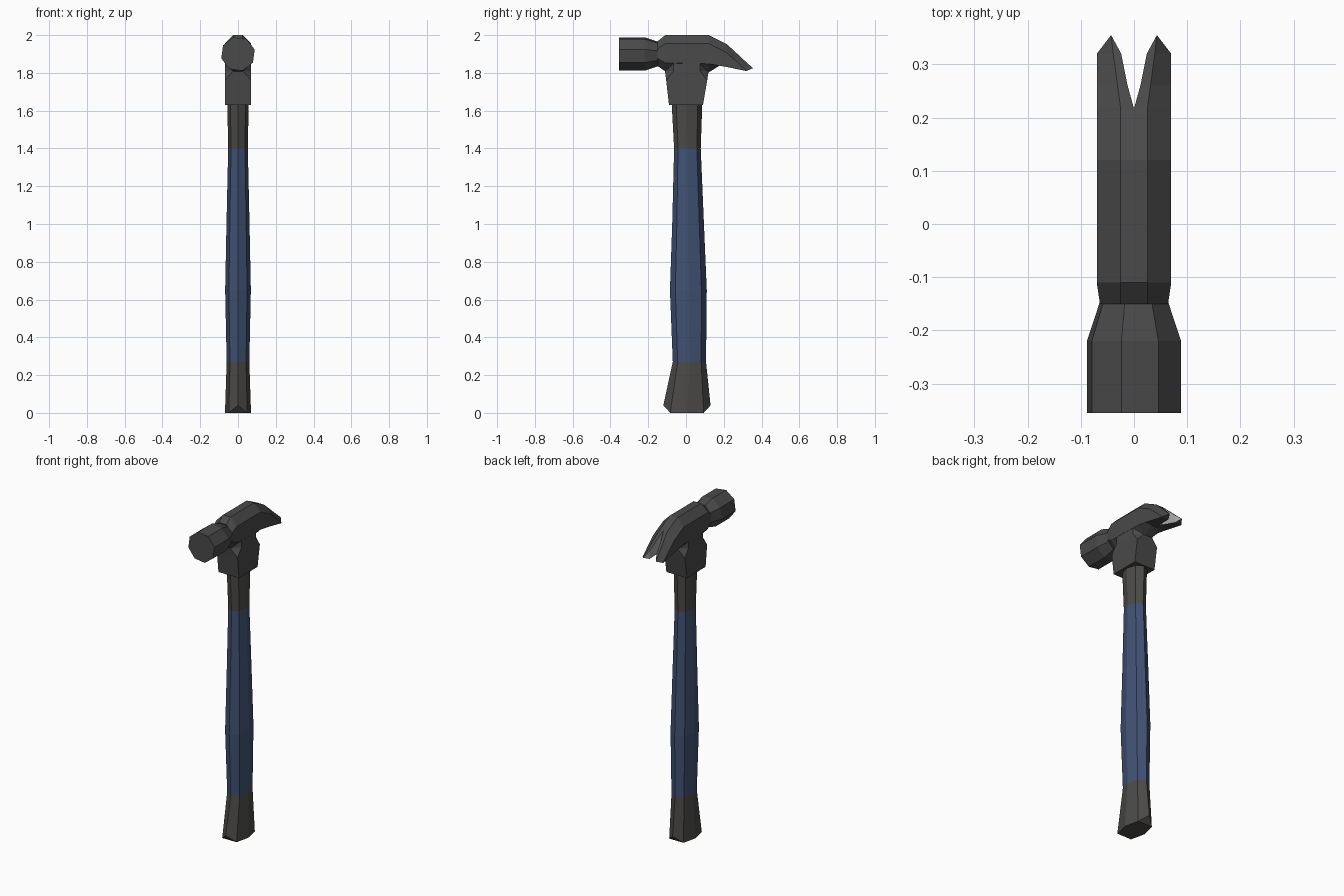
import bpy, bmesh, math

if "Cube" in bpy.data.objects:
    bpy.data.objects.remove(bpy.data.objects["Cube"])


def material(name, rgb):
    m = bpy.data.materials.new(name)
    m.diffuse_color = (*rgb, 1)
    m.use_nodes = True
    m.node_tree.nodes["Principled BSDF"].inputs["Base Color"].default_value = m.diffuse_color
    return m


STEEL = material("dark steel", (0.068, 0.068, 0.068))
BRIGHT = material("bright steel", (0.38, 0.38, 0.38))
RUBBER = material("dark rubber", (0.07, 0.068, 0.065))
BLUE = material("blue grip", (0.052, 0.083, 0.17))


def loft(bm, rings, wrap=lambda i: True, caps=(True, True)):
    """Bridge rings of equal length; wrap(i) decides if span i is closed."""
    vs = [[bm.verts.new(p) for p in r] for r in rings]
    n = len(rings[0])
    closing = []
    for i in range(len(vs) - 1):
        for j in range(n if wrap(i) else n - 1):
            k = (j + 1) % n
            f = bm.faces.new((vs[i][j], vs[i][k], vs[i + 1][k], vs[i + 1][j]))
            if k == 0:
                closing.append(f)
    if caps[0]:
        bm.faces.new(vs[0])
    if caps[1]:
        bm.faces.new(vs[-1])
    return vs, closing


def finish(bm, name, mats):
    bmesh.ops.remove_doubles(bm, verts=bm.verts, dist=0.0005)
    bmesh.ops.recalc_face_normals(bm, faces=bm.faces)
    me = bpy.data.meshes.new(name)
    bm.to_mesh(me)
    bm.free()
    for m in mats:
        me.materials.append(m)
    ob = bpy.data.objects.new(name, me)
    bpy.context.collection.objects.link(ob)
    return ob


# Striking face and neck: octagon turned 15 degrees, lofted along y
def poll_ring(y, r, z=1.9):
    return [(r * math.cos(math.radians(15 + 45 * k)), y,
             z + r * math.sin(math.radians(15 + 45 * k))) for k in range(8)]


bm = bmesh.new()
loft(bm, [poll_ring(-0.355, 0.0915), poll_ring(-0.22, 0.0915), poll_ring(-0.145, 0.066)])
finish(bm, "striking_face", [STEEL])


# Head body and split claw: half sections along y, mirrored across x
def half(y, w, top, bot, inner=0.0, ridge=0.025, cham=0.045, low=0.045):
    return [(inner, y, top), (ridge, y, top), (w, y, top - cham),
            (w, y, bot + low), (ridge, y, bot), (inner, y, bot)]


sections = [
    half(-0.15, 0.064, 1.968, 1.836, cham=0.04, low=0.04),
    half(-0.11, 0.070, 2.0, 1.808),
    half(0.12, 0.070, 2.0, 1.803),
    half(0.178, 0.070, 1.971, 1.838, low=0.0),
    half(0.217, 0.070, 1.951, 1.831, low=0.0),
    half(0.26, 0.070, 1.912, 1.822, 0.012, 0.031, low=0.0),
    half(0.32, 0.070, 1.856, 1.810, 0.024, 0.039, 0.043, 0.0),
    [(0.043, 0.355, 1.825)] * 6,
]
bm = bmesh.new()
_, notch = loft(bm, sections, wrap=lambda i: i >= 4, caps=(False, False))
for f in notch:
    f.material_index = 1
head = finish(bm, "claw_head", [STEEL, BRIGHT])
head.modifiers.new("mirror", "MIRROR")


# Socket: block under the head, corners chamfered towards the top
def socket_ring(z, x, y0, y1, c):
    return [(-x + c, y0, z), (x - c, y0, z), (x, y0 + c, z), (x, y1 - c, z),
            (x - c, y1, z), (-x + c, y1, z), (-x, y1 - c, z), (-x, y0 + c, z)]


bm = bmesh.new()
loft(bm, [socket_ring(1.63, 0.07, -0.09, 0.09, 0),
          socket_ring(1.76, 0.07, -0.105, 0.112, 0),
          socket_ring(1.81, 0.07, -0.111, 0.12, 0.045),
          socket_ring(1.87, 0.069, -0.109, 0.12, 0.045)])
finish(bm, "socket", [STEEL])


# Handle: octagonal oval sections along z (z, half width, front y, back y)
def handle_ring(z, x, y0, y1):
    c, r = (y0 + y1) / 2, (y1 - y0) / 2
    return [(x * math.sin(k * math.pi / 4), c - r * math.cos(k * math.pi / 4), z)
            for k in range(8)]


levels = [(0.0, 0.069, -0.12, 0.13), (0.27, 0.060, -0.07, 0.106),
          (0.65, 0.068, -0.085, 0.11), (1.0, 0.061, -0.073, 0.095),
          (1.4, 0.052, -0.063, 0.078), (1.66, 0.057, -0.077, 0.087)]
bm = bmesh.new()
rings, _ = loft(bm, [handle_ring(*s) for s in levels], caps=(False, True))
# Butt end: front and back corners lifted, closed by two small slopes
b = rings[0]
b[0].co.z = b[4].co.z = 0.04
bm.faces.new((b[7], b[0], b[1]))
bm.faces.new((b[3], b[4], b[5]))
bm.faces.new((b[1], b[2], b[3], b[5], b[6], b[7]))
for f in bm.faces:
    f.material_index = int(0.27 < f.calc_center_median().z < 1.4)
finish(bm, "handle", [RUBBER, BLUE])
